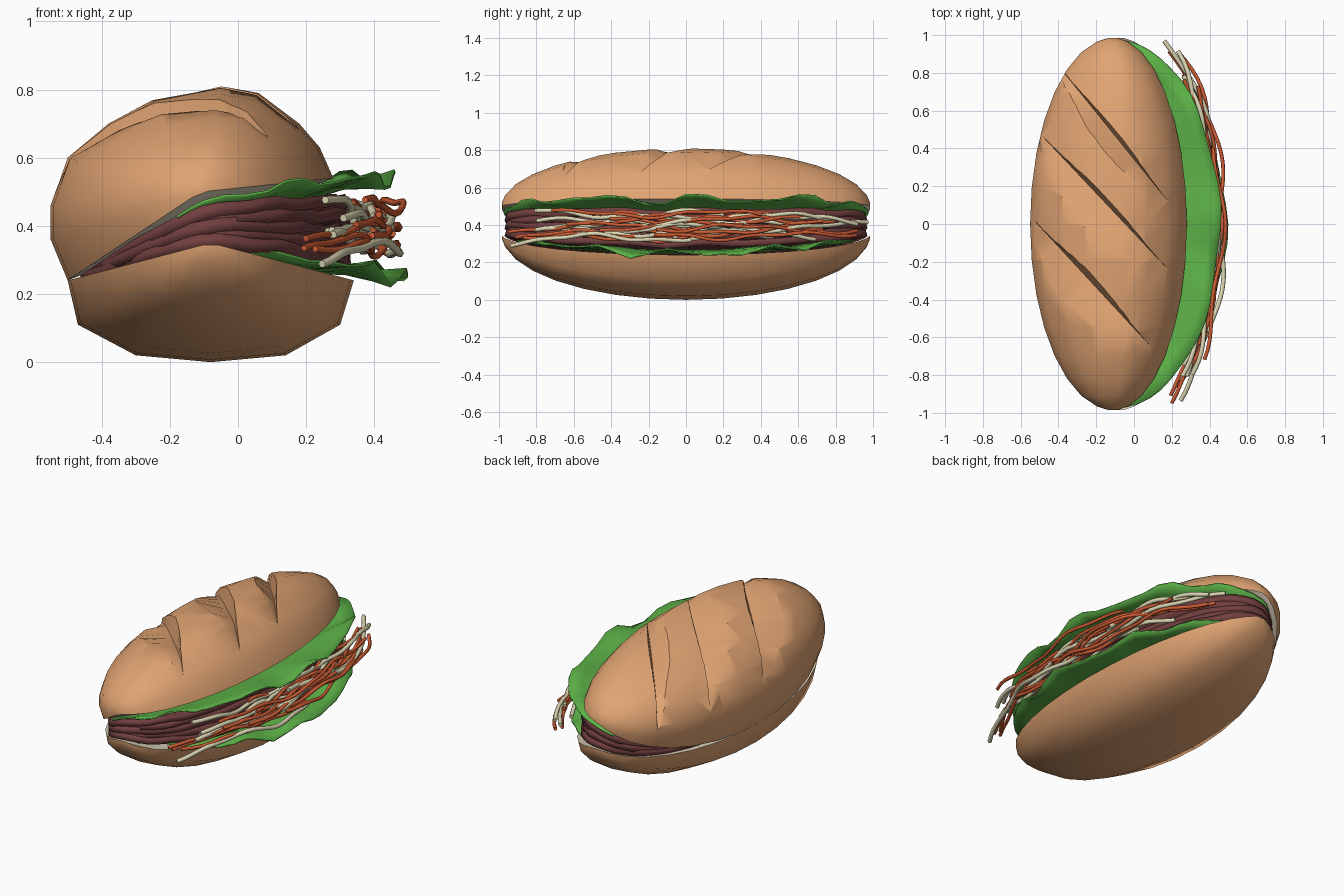
import bpy, bmesh, math, random
from mathutils import Vector

if "Cube" in bpy.data.objects:
    bpy.data.objects.remove(bpy.data.objects["Cube"])

random.seed(4)


def material(name, rgb):
    m = bpy.data.materials.new(name)
    m.diffuse_color = (*rgb, 1)
    m.use_nodes = True
    m.node_tree.nodes["Principled BSDF"].inputs["Base Color"].default_value = m.diffuse_color
    return m


CRUST = material("crust", (0.75, 0.37, 0.17))
CRUMB = material("crumb", (0.76, 0.68, 0.52))
LEAF = material("lettuce green", (0.11, 0.45, 0.065))
MEAT = material("cured meat", (0.17, 0.05, 0.05))
CARROT = material("carrot orange", (0.64, 0.11, 0.035))
RADISH = material("pale radish", (0.73, 0.69, 0.46))
LENGTH = 0.985


def add(name, bm, mats, angle=35):
    bmesh.ops.recalc_face_normals(bm, faces=bm.faces)
    me = bpy.data.meshes.new(name)
    bm.to_mesh(me)
    bm.free()
    for m in mats:
        me.materials.append(m)
    smooth(me, angle)
    ob = bpy.data.objects.new(name, me)
    bpy.context.collection.objects.link(ob)
    return ob


def smooth(me, angle=35):
    me.shade_smooth()
    me.set_sharp_from_angle(angle=math.radians(angle))


def width(y):
    return math.sqrt(max(0, 1 - (y / LENGTH) ** 2))


# Bun halves: one profile shrinking elliptically towards both tips
def bun(name, profile, tip, steps=16):
    bm = bmesh.new()
    rings = []
    for i in range(steps + 1):
        a = math.pi * (i / steps - 0.5)
        w = max(math.cos(a), 0.06)
        rings.append([bm.verts.new((tip[0] + w * (x - tip[0]), LENGTH * math.sin(a),
                                    tip[1] + w * (z - tip[1]))) for x, z in profile])
    n = len(profile)
    for r0, r1 in zip(rings, rings[1:]):
        for j in range(n):
            k = (j + 1) % n
            f = bm.faces.new((r0[j], r0[k], r1[k], r1[j]))
            f.material_index = 1 if k == 0 else 0      # cut face shows the crumb
    bm.faces.new(rings[0])
    bm.faces.new(rings[-1])
    return add(name, bm, [CRUST, CRUMB], 50)


bun("bottom_bun", [(-0.5, 0.24), (-0.47, 0.11), (-0.30, 0.02), (-0.08, 0), (0.14, 0.02),
                   (0.30, 0.11), (0.34, 0.24)], (-0.08, 0.35))
TOP = [(-0.5, 0.24), (-0.55, 0.36), (-0.55, 0.46), (-0.5, 0.6), (-0.38, 0.7), (-0.25, 0.77),
       (-0.05, 0.81), (0.06, 0.79), (0.18, 0.7), (0.24, 0.63), (0.28, 0.54)]
TIP = (-0.11, 0.5)
top_bun = bun("top_bun", TOP, TIP)


# Height of the top crust at a plan position
def crust_z(x, y):
    w = max(width(y), 0.06)
    u = TIP[0] + (x - TIP[0]) / w
    z = 0.42 if u < -0.55 else 0.54
    for (x0, z0), (x1, z1) in zip(TOP[2:], TOP[3:]):
        if x0 <= u <= x1:
            z = z0 + (z1 - z0) * (u - x0) / (x1 - x0)
    return TIP[1] + w * (z - TIP[1])


# Diagonal slashes: steep wall on one side, shallow floor on the other
bm = bmesh.new()
for p, q, floor in [((-0.37, 0.80), (0.18, 0.12), 0.08), ((-0.49, 0.47), (0.18, -0.24), 0.15),
                    ((-0.53, 0.02), (0.09, -0.65), 0.16)]:
    p, q = Vector(p), Vector(q)
    d = (q - p).normalized()
    n = Vector((-d.y, d.x))
    rings = []
    for i in range(11):
        t = i / 10
        s = math.sin(math.pi * t)
        c = p.lerp(q, t)
        z = crust_z(*c) - 0.004 - 0.085 * s
        reach = n * -(0.015 + floor * s)
        fz = crust_z(*(c + reach))
        e = c + reach * 1.3
        ez = z + (fz - z) * 1.3
        top = max(z, ez) + 0.25
        wall = c + n * (0.01 + 0.07 * s)
        rings.append([bm.verts.new(v) for v in
                      ((c.x, c.y, z), (wall.x, wall.y, top), (e.x, e.y, top), (e.x, e.y, ez))])
    for r0, r1 in zip(rings, rings[1:]):
        for j in range(4):
            k = (j + 1) % 4
            bm.faces.new((r0[j], r0[k], r1[k], r1[j]))
    bm.faces.new(rings[0])
    bm.faces.new(rings[-1])
bmesh.ops.triangulate(bm, faces=bm.faces)
cutter = add("slash_cutter", bm, [CRUST])
cutter.hide_render = True
mod = top_bun.modifiers.new("slashes", 'BOOLEAN')
mod.operation = 'DIFFERENCE'
mod.solver = 'EXACT'
mod.object = cutter
bpy.context.view_layer.update()
cut = bpy.data.meshes.new_from_object(top_bun.evaluated_get(bpy.context.evaluated_depsgraph_get()))
top_bun.modifiers.clear()
top_bun.data = cut
smooth(cut, 40)
bpy.data.objects.remove(cutter)


# Height inside the opening: f = 0 on the bottom cut, 1 under the top bun
def inside_z(x, y, f):
    return 0.35 - 0.11 * width(y) + f * (0.15 + 0.385 * (min(max(x, -0.5), 0.3) + 0.11))


# Fillings: oval sheets following the opening, with a wavy rim
def sheet(name, mat, f, right, left, half, thick, ruffle, droop, phase, seg=56):
    bm = bmesh.new()
    centre = bm.verts.new((-0.1, 0, inside_z(-0.1, 0, f)))
    prev = None
    for r in (0.3, 0.55, 0.75, 0.9, 1.0):
        ring = []
        for i in range(seg):
            a = 2 * math.pi * i / seg
            wob = 1 + 0.6 * ruffle * r ** 4 * math.sin(9 * a + phase)
            c = math.cos(a)
            x = -0.1 + r * wob * c * (right if c > 0 else left)
            y = r * half * math.sin(a)
            z = inside_z(x, y, f) + max(0, x - 0.28) * droop
            z += ruffle * r ** 5 * max(0, c + 0.2) * (math.sin(11 * a + phase)
                                                    + 0.6 * math.sin(17 * a + 2 * phase)) * 0.6
            ring.append(bm.verts.new((x, y, z)))
        for i in range(seg):
            k = (i + 1) % seg
            if prev:
                bm.faces.new((prev[i], prev[k], ring[k], ring[i]))
            else:
                bm.faces.new((centre, ring[i], ring[k]))
        prev = ring
    ob = add(name, bm, [mat])
    m = ob.modifiers.new("thickness", 'SOLIDIFY')
    m.thickness = thick
    m.offset = 0
    return ob


sheet("upper_lettuce", LEAF, 0.88, 0.555, 0.30, 0.975, 0.008, 0.03, 0.15, 0.6)
sheet("lower_lettuce", LEAF, 0.09, 0.59, 0.30, 0.90, 0.008, 0.03, -0.10, 2.1)
for i in range(5):
    sheet(f"meat_slice_{i + 1}", MEAT, 0.2 + 0.135 * i, 0.43 - 0.012 * (i % 3), 0.36,
          0.965 - 0.012 * (i % 2), 0.036, 0.01, 0, i * 1.7)


# Shredded vegetables: long wavy strands along the open side
def strands(name, mat, count, radius):
    cu = bpy.data.curves.new(name, 'CURVE')
    cu.dimensions = '3D'
    cu.bevel_depth = radius
    cu.bevel_resolution = 1
    cu.use_fill_caps = True
    for i in range(count):
        length = random.uniform(0.75, 1.35)
        room = 0.97 - length / 2
        mid = random.choice((-1, 1)) * room * random.uniform(0.3, 1.0)
        out = random.uniform(0.47, 0.57)
        z0 = 0.325 + 0.14 * (i + 0.5) / count
        ph, ph2 = random.uniform(0, 6), random.uniform(0, 6)
        sp = cu.splines.new('POLY')
        sp.points.add(23)
        for k in range(24):
            y = mid + length * (k / 23 - 0.5)
            x = -0.1 + out * (1 - (abs(y) / 1.12) ** 2.3) ** 0.5 + 0.022 * math.sin(9 * y + ph)
            z = z0 + 0.016 * math.sin(8 * y + ph2) + 0.008 * math.sin(19 * y + ph)
            z += 0.02 * max(0, abs(y) - 0.7) * math.sin(ph) * 5
            sp.points[k].co = (x, y, z, 1)
    cu.materials.append(mat)
    ob = bpy.data.objects.new(name, cu)
    bpy.context.collection.objects.link(ob)


strands("carrot_strands", CARROT, 13, 0.010)
strands("radish_strands", RADISH, 10, 0.012)
